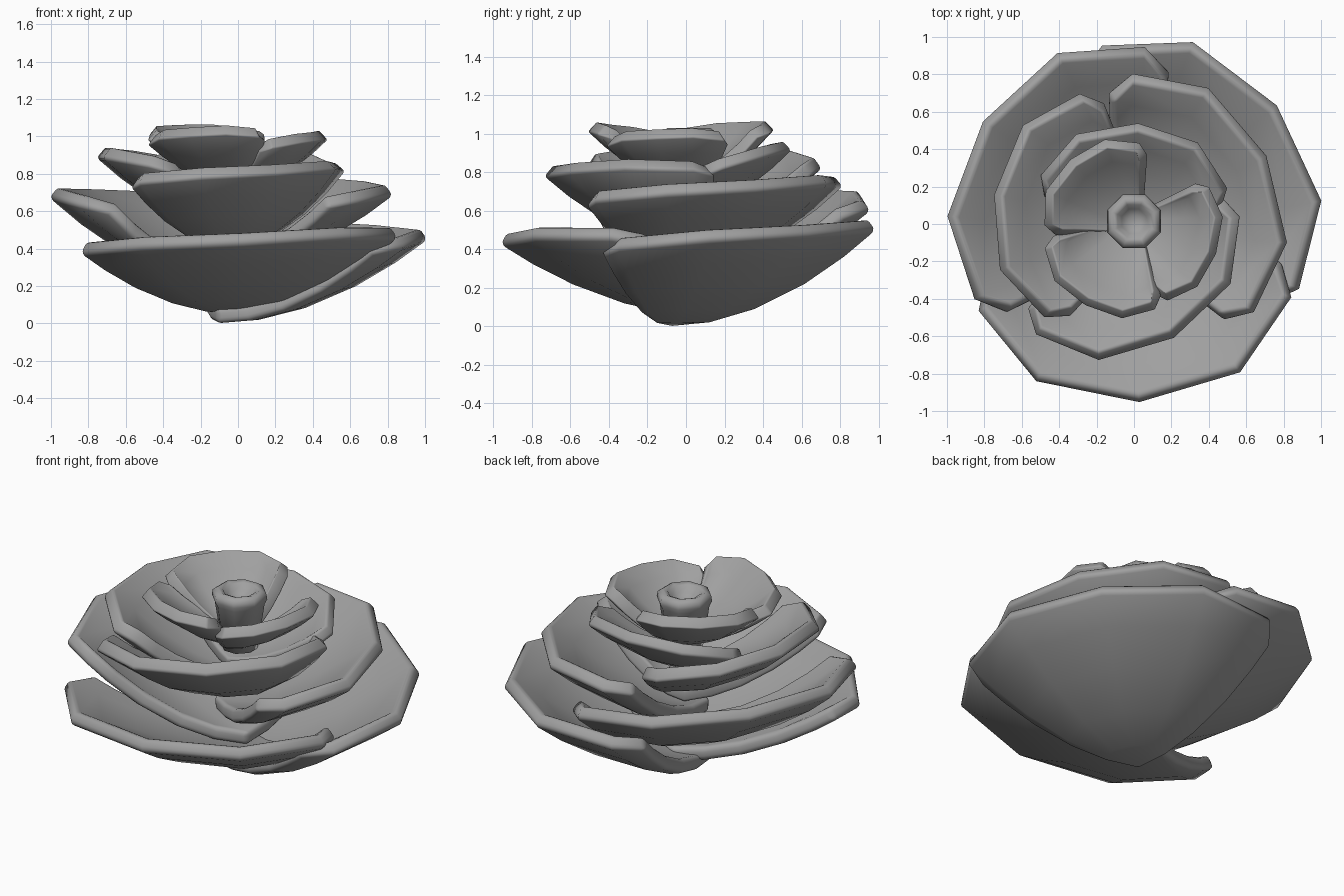
import bpy, bmesh
from math import sin, cos, radians, pi

if "Cube" in bpy.data.objects:
    bpy.data.objects.remove(bpy.data.objects["Cube"])

GREY = (0.35, 0.35, 0.35, 1)
mat = bpy.data.materials.new("petal grey")
mat.use_nodes = True
mat.diffuse_color = GREY
mat.node_tree.nodes["Principled BSDF"].inputs["Base Color"].default_value = GREY

# Petal rim shared by all petals: (angle from the petal's middle, radius factor)
RIM = [(-70, .82), (-60, .94), (-32, 1), (0, .98), (32, 1), (60, .94), (70, .82)]
ROWS = (.2, .42, .66, .85, 1)


def finish(name, bm):
    mesh = bpy.data.meshes.new(name)
    bm.to_mesh(mesh)
    bm.free()
    mesh.materials.append(mat)
    mesh.shade_smooth()
    obj = bpy.data.objects.new(name, mesh)
    bpy.context.collection.objects.link(obj)
    return obj


def petal(name, middle, radius, rim_z, base_z, tilt=(0, 0), shift=(0, 0), spread=1, thick=.08):
    """Cupped fan from a tip behind the axis to a faceted rim."""
    bm = bmesh.new()
    mid = radians(middle)
    tip = (-.14 * radius * cos(mid), -.14 * radius * sin(mid))
    apex = bm.verts.new((*tip, base_z))
    rows = []
    for s in ROWS:
        row = []
        for angle, factor in RIM:
            a = mid + radians(angle * spread)
            x = radius * factor * cos(a) + shift[0]
            y = radius * factor * sin(a) + shift[1]
            z = rim_z + tilt[0] * x + tilt[1] * y - .22 * radius * (1 - factor)
            row.append(bm.verts.new((tip[0] + (x - tip[0]) * s, tip[1] + (y - tip[1]) * s,
                                     base_z + (z - base_z) * s ** 1.95)))
        rows.append(row)
    for i in range(len(RIM) - 1):
        bm.faces.new((apex, rows[0][i], rows[0][i + 1]))
        for low, high in zip(rows, rows[1:]):
            bm.faces.new((low[i], high[i], high[i + 1], low[i + 1]))
    obj = finish(name, bm)
    shell = obj.modifiers.new("thickness", "SOLIDIFY")
    shell.thickness = thick
    shell.offset = 1
    edge = obj.modifiers.new("rounded rim", "BEVEL")
    edge.width = .032
    edge.segments = 3
    edge.limit_method = "ANGLE"
    edge.angle_limit = radians(50)


# Outer ring
petal("outer_petal_back_left", 39, 1.04, .44, 0, tilt=(0, .06), shift=(-.02, 0))
petal("outer_petal_front", -87.5, 1.04, .43, .05, tilt=(.05, 0), shift=(-.015, .055))
petal("outer_petal_back_right", 146, 1.03, .59, .15, tilt=(-.08, .03), shift=(.02, -.01), spread=.97)

# Middle ring
petal("middle_petal_back_left", 27, .9, .69, .3, tilt=(0, .06), shift=(-.07, -.03), spread=.98)
petal("middle_petal_front", -60, .79, .79, .4, tilt=(.06, 0), shift=(-.17, .055), spread=.98)
petal("middle_petal_right", 171, .765, .79, .48, tilt=(-.13, 0), shift=(-.015, .04), spread=.97)

# Inner ring
petal("inner_petal_back", 86, .62, .78, .58, tilt=(0, .25), shift=(-.02, -.06), thick=.07)
petal("bud_petal_back", 131, .47, .965, .72, tilt=(-.05, .1), shift=(-.04, 0), spread=.83, thick=.07)
petal("bud_petal_front", -119, .51, .945, .72, tilt=(0, -.13), shift=(-.02, 0), spread=.75, thick=.07)
petal("bud_petal_left", -20, .48, .92, .7, tilt=(.13, 0), spread=.77, thick=.07)

# Centre bud: eight-sided flared tube with a dimple
PROFILE = [(.1, .68), (.14, .95), (.155, .98), (.15, 1.01), (.12, 1.03), (.095, 1.02), (.07, .98), (.03, .96)]
bm = bmesh.new()
rings = [[bm.verts.new((r * cos((k + .5) * pi / 4), .015 + r * sin((k + .5) * pi / 4), z)) for k in range(8)]
         for r, z in PROFILE]
for low, high in zip(rings, rings[1:]):
    for k in range(8):
        n = (k + 1) % 8
        bm.faces.new((low[k], low[n], high[n], high[k]))
bm.faces.new(rings[-1])
bm.faces.new(rings[0][::-1])
finish("centre_bud", bm)
